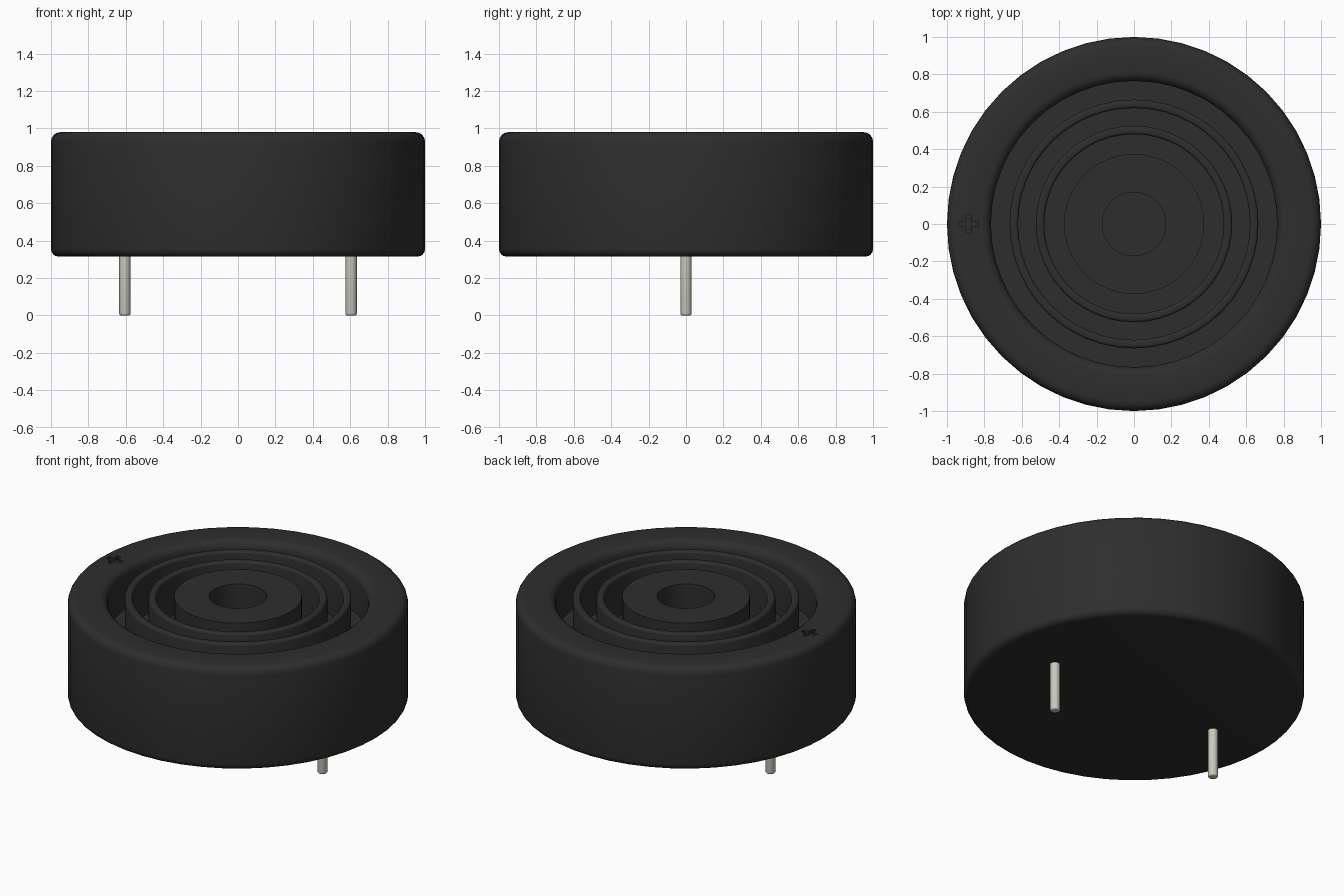
import bpy
import bmesh
import math
from mathutils import Matrix

if "Cube" in bpy.data.objects:
    bpy.data.objects.remove(bpy.data.objects["Cube"], do_unlink=True)

TOP, BOTTOM, FLOOR = 0.98, 0.315, 0.72


def make_material(name, color):
    mat = bpy.data.materials.new(name)
    mat.use_nodes = True
    mat.diffuse_color = color
    mat.node_tree.nodes["Principled BSDF"].inputs["Base Color"].default_value = color
    return mat


def add_object(name, bm, mat):
    mesh = bpy.data.meshes.new(name)
    bmesh.ops.recalc_face_normals(bm, faces=bm.faces)
    bm.to_mesh(mesh)
    bm.free()
    obj = bpy.data.objects.new(name, mesh)
    bpy.context.collection.objects.link(obj)
    mesh.materials.append(mat)
    return obj


def smooth(obj):
    bpy.ops.object.select_all(action='DESELECT')
    obj.select_set(True)
    bpy.context.view_layer.objects.active = obj
    bpy.ops.object.shade_smooth_by_angle(angle=math.radians(35))


def fillet(r, z, radius, start, steps=4):
    """Quarter-round profile points, clockwise from the start angle."""
    angles = [math.radians(start - 90 * i / steps) for i in range(steps + 1)]
    return [(r + radius * math.cos(a), z + radius * math.sin(a)) for a in angles]


def lathe(name, profile, mat, segments=48):
    """Spin an (r, z) profile about z; ends on the axis are welded."""
    bm = bmesh.new()
    verts = [bm.verts.new((r, 0, z)) for r, z in profile]
    edges = [bm.edges.new(pair) for pair in zip(verts, verts[1:])]
    bmesh.ops.spin(bm, geom=verts + edges, cent=(0, 0, 0), axis=(0, 0, 1),
                   angle=math.tau, steps=segments, use_merge=True)
    bmesh.ops.remove_doubles(bm, verts=bm.verts, dist=1e-5)
    return add_object(name, bm, mat)


black = make_material("black plastic", (0.027, 0.027, 0.027, 1))
metal = make_material("pin metal", (0.58, 0.58, 0.51, 1))


def ring_profile(inner, outer, radius=0.015):
    """Thin rounded wall rising from the recess floor."""
    return ([(inner, FLOOR)]
            + fillet(inner + radius, TOP - radius, radius, 180)
            + fillet(outer - radius, TOP - radius, radius, 90)
            + [(outer, FLOOR)])


# Housing: hole, centre boss, two ring walls and the rounded outer rim
R = 0.05
profile = [(0, FLOOR), (0.17, FLOOR), (0.17, TOP), (0.375, TOP), (0.375, FLOOR)]
profile += ring_profile(0.48, 0.525)
profile += ring_profile(0.62, 0.665)
profile += [(0.765, FLOOR)]
profile += fillet(0.765 + R, TOP - R, R, 180)
profile += fillet(1 - R, TOP - R, R, 90)
profile += fillet(1 - 0.04, BOTTOM + 0.04, 0.04, 0)
profile += [(0, BOTTOM)]
housing = lathe("housing", profile, black)

# Engraved plus mark on the rim, beside the positive pin
bm = bmesh.new()
arm, half = 0.05, 0.014
outline = [(half, half), (half, arm), (-half, arm), (-half, half),
           (-arm, half), (-arm, -half), (-half, -half), (-half, -arm),
           (half, -arm), (half, -half), (arm, -half), (arm, half)]
face = bm.faces.new([bm.verts.new((x - 0.885, y, TOP - 0.02)) for x, y in outline])
extruded = bmesh.ops.extrude_face_region(bm, geom=[face])["geom"]
bmesh.ops.translate(bm, vec=(0, 0, 0.06),
                    verts=[v for v in extruded if isinstance(v, bmesh.types.BMVert)])
cutter = add_object("plus_mark_cutter", bm, black)
cutter.hide_render = True

cut = housing.modifiers.new("plus mark", 'BOOLEAN')
cut.operation = 'DIFFERENCE'
cut.solver = 'EXACT'
cut.object = cutter
bpy.context.view_layer.objects.active = housing
bpy.ops.object.modifier_apply(modifier=cut.name)
bpy.data.objects.remove(cutter, do_unlink=True)
smooth(housing)

# Two round pins with softened tips
for name, x in (("right_pin", -0.605), ("left_pin", 0.605)):
    tip = fillet(0.02, 0.01, 0.01, 0, 3)
    pin = lathe(name, [(0.03, BOTTOM + 0.02)] + tip + [(0, 0)], metal, 20)
    pin.data.transform(Matrix.Translation((x, 0, 0)))
    smooth(pin)
